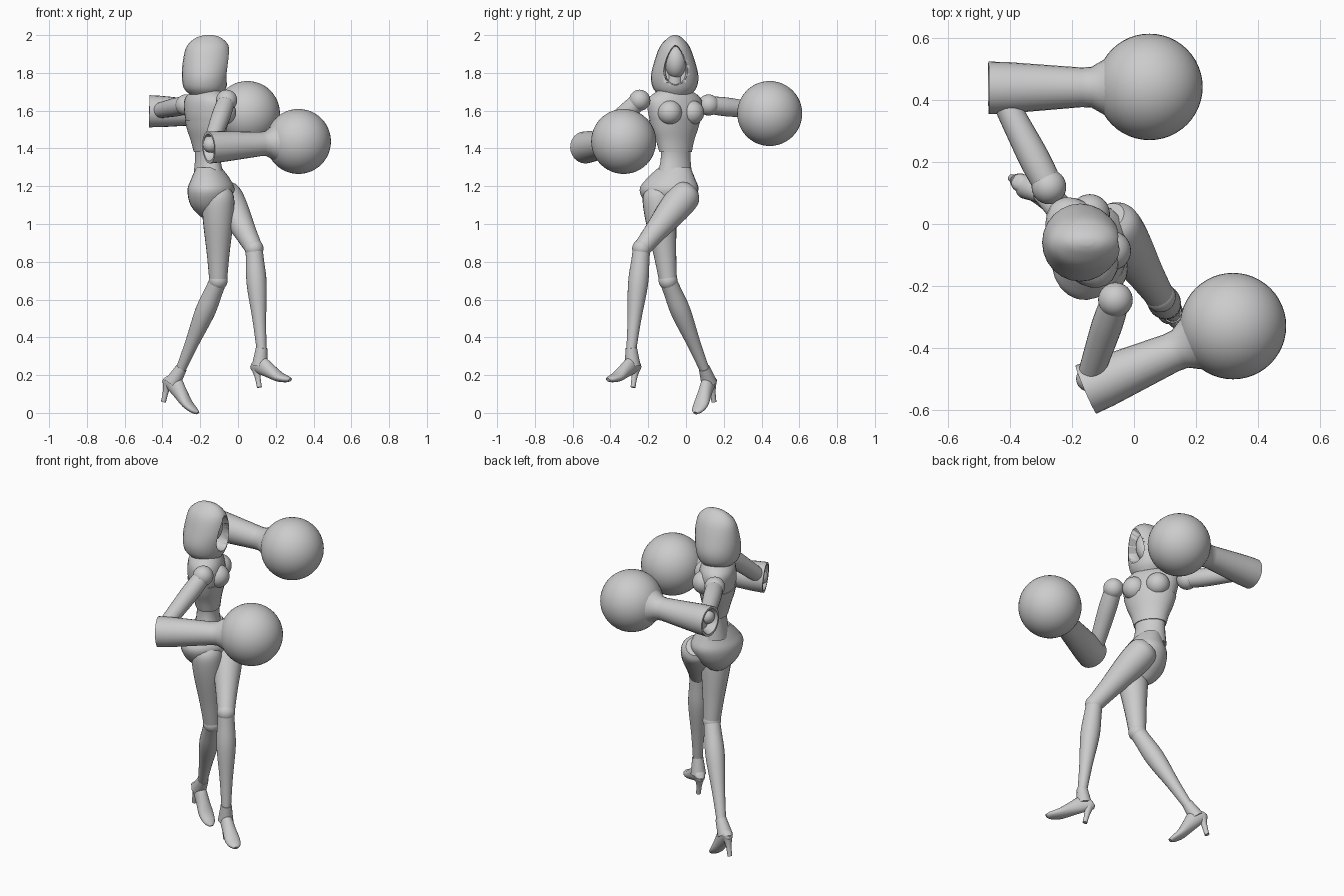
import bpy, bmesh, math
from mathutils import Vector as V

if "Cube" in bpy.data.objects:
    bpy.data.objects.remove(bpy.data.objects["Cube"])

grey = bpy.data.materials.new("plain grey")
grey.use_nodes = True
tone = (0.6, 0.6, 0.6, 1)
grey.diffuse_color = tone
grey.node_tree.nodes["Principled BSDF"].inputs["Base Color"].default_value = tone
UP = V((0, 0, 1))


def finish(name, bm, angle=40):
    bmesh.ops.recalc_face_normals(bm, faces=bm.faces)
    mesh = bpy.data.meshes.new(name)
    bm.to_mesh(mesh)
    bm.free()
    mesh.materials.append(grey)
    ob = bpy.data.objects.new(name, mesh)
    bpy.context.collection.objects.link(ob)
    bpy.ops.object.select_all(action='DESELECT')
    ob.select_set(True)
    bpy.context.view_layer.objects.active = ob
    bpy.ops.object.shade_smooth_by_angle(angle=math.radians(angle))
    return ob


def ball(name, c, r, scale=(1, 1, 1), seg=32):
    bm = bmesh.new()
    bmesh.ops.create_uvsphere(bm, u_segments=seg, v_segments=seg // 2, radius=r)
    for v in bm.verts:
        v.co = V(c) + V([p * s for p, s in zip(v.co, scale)])
    return finish(name, bm)


def spline(rows, steps):
    """Smoothly resample rows of numbers."""
    out = []
    for i in range(len(rows) - 1):
        a, b, c, d = (rows[min(max(k, 0), len(rows) - 1)] for k in range(i - 1, i + 3))
        for s in range(steps):
            t = s / steps
            out.append([q + t * (r - p) / 2 + t * t * (p - 2.5 * q + 2 * r - s_ / 2)
                        + t ** 3 * (1.5 * (q - r) + (s_ - p) / 2)
                        for p, q, r, s_ in zip(a, b, c, d)])
    return out + [rows[-1]]


def loft(name, rows, u, v, steps=4, sides=24, taper=0, angle=40):
    """Skin over elliptical sections (centre, half width along u, half width along v)."""
    rows = spline([[*c, a, b] for c, a, b in rows], steps)
    bm = bmesh.new()
    rings = []
    for x, y, z, a, b in rows:
        ring = []
        for k in range(sides):
            t = math.tau * k / sides
            w = 1 - taper * math.sin(t)
            ring.append(bm.verts.new(V((x, y, z)) + u * a * math.cos(t) * w + v * b * math.sin(t)))
        rings.append(ring)
    for r, s in zip(rings, rings[1:]):
        for k in range(sides):
            n = (k + 1) % sides
            bm.faces.new((r[k], r[n], s[n], s[k]))
    bm.faces.new(rings[0])
    bm.faces.new(rings[-1])
    return finish(name, bm, angle)


def limb(name, a, b, radii, steps=4):
    """Round limb from a to b; radii are (fraction along, radius)."""
    a, b = V(a), V(b)
    d = (b - a).normalized()
    u = d.cross(UP if abs(d.z) < 0.8 else V((0, 1, 0))).normalized()
    return loft(name, [(a.lerp(b, t), r, r) for t, r in radii], u, d.cross(u), steps)


def body(name, rows, yaw):
    """Upright body part; rows are (x, y, z, half width, half depth)."""
    f = V((math.cos(yaw), math.sin(yaw), 0))
    return loft(name, [(r[:3], r[3], r[4]) for r in rows], UP.cross(f), f)


# Torso, turned towards the left
chest_yaw = math.radians(30)
body("torso", [(-.16, -.06, 1.75, .04, .04), (-.165, -.06, 1.71, .09, .065),
               (-.17, -.06, 1.66, .155, .095), (-.165, -.06, 1.58, .15, .105),
               (-.165, -.06, 1.5, .125, .088), (-.16, -.055, 1.41, .09, .066),
               (-.16, -.055, 1.34, .085, .062), (-.155, -.06, 1.25, .1, .075)], chest_yaw)
body("bodice", [(-.165, -.06, 1.55, .147, .105), (-.165, -.06, 1.5, .132, .095),
                (-.163, -.058, 1.44, .108, .079), (-.16, -.055, 1.38, .092, .067)], chest_yaw)
front = V((math.cos(chest_yaw), math.sin(chest_yaw), 0))
side = UP.cross(front)
for s, label in ((1, "left"), (-1, "right")):
    ball(label + "_bust", V((-.165, -.06, 1.59)) + front * .065 + side * s * .068, .065)

# Pelvis, turned slightly towards the right
body("pelvis", [(-.155, -.06, 1.3, .085, .065), (-.145, -.08, 1.24, .13, .1),
                (-.143, -.09, 1.18, .158, .122), (-.15, -.09, 1.1, .12, .1),
                (-.14, -.09, 1.04, .055, .06), (-.13, -.09, 1.02, .02, .025)], math.radians(-15))

# Head, neck and hollow hood
limb("neck", (-.16, -.06, 1.66), (-.155, -.06, 1.8), [(0, .045), (1, .04)])
ball("head", (-.145, -.055, 1.86), .09, (.78, .66, 1))
hood = loft("hood", [((-.155, -.058, 2), .012, .02), ((-.156, -.058, 1.985), .038, .068),
                     ((-.16, -.06, 1.94), .078, .112), ((-.165, -.06, 1.86), .108, .127),
                     ((-.173, -.06, 1.78), .126, .124), ((-.175, -.06, 1.72), .115, .112),
                     ((-.17, -.06, 1.685), .085, .085)], V((0, 1, 0)), V((1, 0, 0)))
cutter = loft("hood_cutter", [((-.13, -.055, 1.84), .05, .1), ((.05, -.055, 1.84), .072, .112)],
              V((0, 1, 0)), UP, 1, taper=.4)
cutter.hide_render = True
mod = hood.modifiers.new("face_opening", 'BOOLEAN')
mod.object, mod.solver = cutter, 'EXACT'
bpy.context.view_layer.objects.active = hood
bpy.ops.object.modifier_apply(modifier=mod.name)
bpy.data.objects.remove(cutter)


# Arms with long cuffed gloves ending in big round fists
def arm(label, shoulder, elbow, cuff, fist):
    ball(label + "_shoulder", shoulder, .056)
    limb(label + "_upper_arm", shoulder, elbow, [(0, .046), (.3, .05), (.7, .045), (1, .04)])
    ball(label + "_elbow", elbow, .042)
    limb(label + "_glove", cuff, fist, [(.08, .05), (.0, .072), (0, .085), (.12, .083), (.58, .064),
                                        (.64, .066), (.72, .09), (.8, .118)], 1)
    ball(label + "_fist", fist, .172, seg=48)


arm("left", (-.275, .12, 1.63), (-.42, .4, 1.6), (-.47, .44, 1.597), (.05, .443, 1.585))
arm("right", (-.06, -.245, 1.655), (-.145, -.5, 1.42), (-.155, -.535, 1.405), (.32, -.33, 1.437))


# Legs with high-heeled shoes
def leg(label, hip, knee, ankle, toe_way, pitch):
    limb(label + "_thigh", hip, knee, [(-.05, .055), (.05, .083), (.3, .082), (.7, .06), (1, .047)])
    ball(label + "_knee", knee, .05)
    limb(label + "_shin", knee, ankle, [(0, .045), (.12, .048), (.35, .053), (.7, .036), (1, .026)])
    f = V((*toe_way, 0)).normalized()
    lat = UP.cross(f)
    c, s = math.cos(pitch), math.sin(pitch)

    def at(x, z):
        return V(ankle) + f * (x * c + z * s) + UP * (z * c - x * s)

    tilt = (at(.5, 1) - at(0, 0)).normalized()
    loft(label + "_shoe", [(at(-.06, -.075), .015, .02), (at(-.045, -.075), .028, .036),
                           (at(0, -.08), .033, .047), (at(.06, -.11), .037, .037),
                           (at(.12, -.14), .042, .026), (at(.17, -.152), .032, .018),
                           (at(.195, -.155), .012, .01)], lat, tilt)
    limb(label + "_shoe_top", at(0, .015), at(-.012, -.08), [(0, .03), (1, .042)])
    limb(label + "_heel", at(-.04, -.08), at(-.015, -.195), [(0, .03), (.5, .016), (1, .013)])


leg("left", (-.075, .01, 1.17), (.085, -.235, .87), (.125, -.29, .33), (.78, -.63), 0)
leg("right", (-.105, -.15, 1.17), (-.105, -.095, .7), (-.305, .1, .225), (.88, -.47), math.radians(27))
